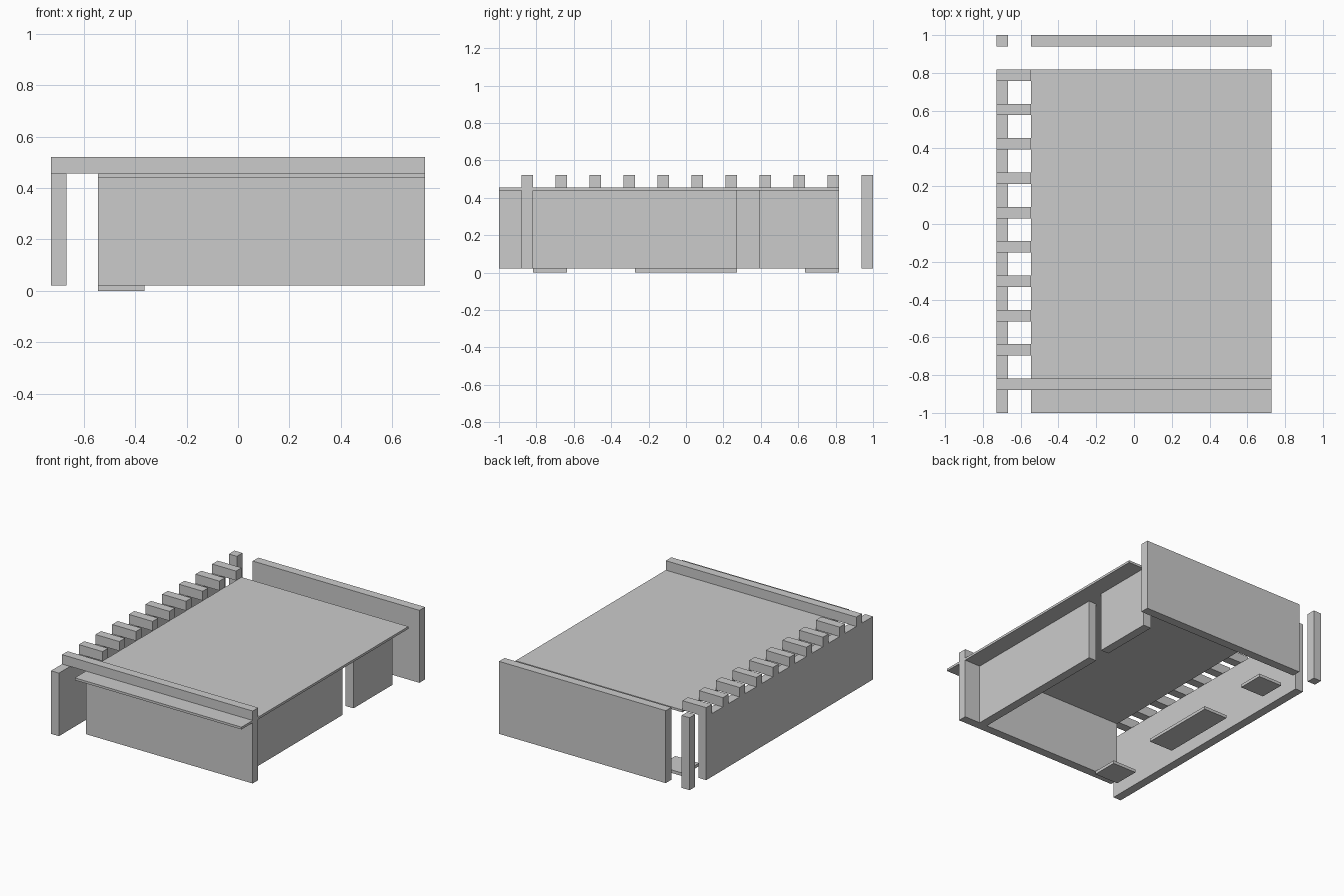
import bpy

if "Cube" in bpy.data.objects:
    bpy.data.objects.remove(bpy.data.objects["Cube"])

M = 2 / 33                                   # plan module; also the wall thickness
Z0, Z1, Z2, Z3 = 0.021, 0.44, 0.456, 0.521   # floor, slab underside, slab top, parapet
X0, X1 = -12 * M, 12 * M                     # outer left and right
XH = X0 + 3 * M                              # left edge of the house
YB = -1 + 30 * M                             # back edge of the roof slab


def box(name, x, y, z):
    """Axis-aligned box from (min, max) ranges."""
    bpy.ops.mesh.primitive_cube_add(
        size=1, location=[(a + b) / 2 for a, b in (x, y, z)])
    ob = bpy.context.object
    ob.name = name
    ob.scale = [b - a for a, b in (x, y, z)]
    bpy.ops.object.transform_apply(location=False, rotation=False, scale=True)
    return ob


# Roof slab, overhanging the front wall
box("roof_slab", (XH, X1), (-1, YB), (Z1, Z2))

# Front wall below the slab, with the long beam above it
front_y = (-1 + 2 * M, -1 + 3 * M)
box("front_wall", (XH, X1), front_y, (Z0, Z1))
box("front_beam", (X0, X1), front_y, (Z2, Z3))

# Left boundary wall and the short rafters bridging to the roof
box("left_wall", (X0, X0 + M), (-1, YB), (Z0, Z2))
for i in range(1, 10):
    y = front_y[0] + 3 * M * i
    box(f"rafter_{i}", (X0, XH), (y, y + M), (Z2, Z3))

# Recessed right walls with a gap between them
right_x = (X1 - 3 * M, X1 - 2 * M)
box("right_wall_front", right_x, (front_y[1], -1 + 21 * M), (Z0, Z1))
box("right_wall_back", right_x, (-1 + 23 * M, YB), (Z0, Z1))

# Free-standing back wall and corner post
box("back_wall", (XH, X1), (1 - M, 1), (Z0, Z3))
box("back_post", (X0, X0 + M), (1 - M, 1), (Z0, Z3))

# Thin floor pads along the left side
for name, y0, y1 in (("front", 3, 6), ("middle", 12, 21), ("back", 27, 30)):
    box(f"floor_pad_{name}", (XH, XH + 3 * M), (-1 + y0 * M, -1 + y1 * M), (0, Z0))
